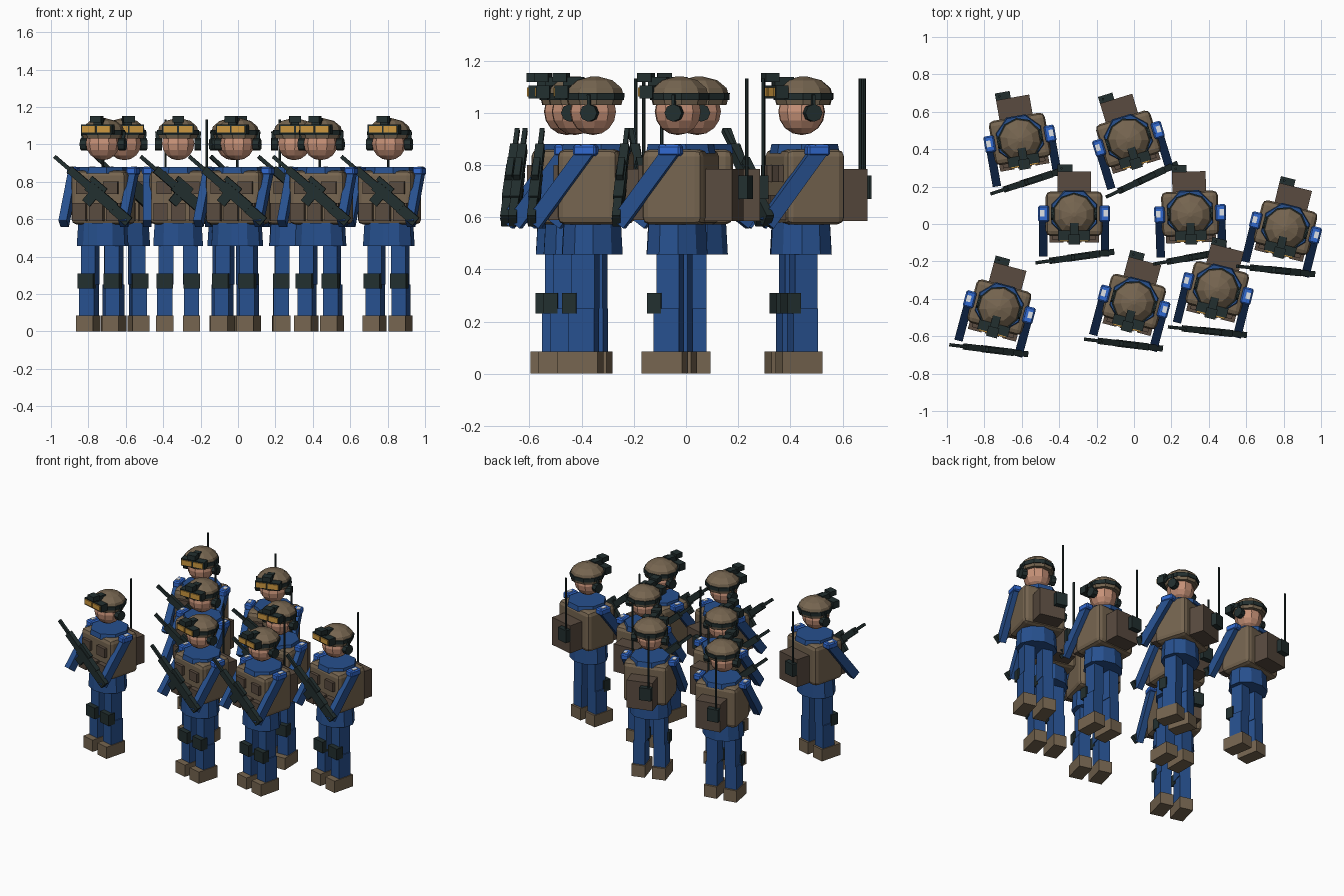
import bpy, bmesh, math
from mathutils import Matrix, Vector

if "Cube" in bpy.data.objects:
    bpy.data.objects.remove(bpy.data.objects["Cube"])

def material(name, rgb):
    m = bpy.data.materials.new(name)
    m.diffuse_color = (*rgb, 1)
    m.use_nodes = True
    m.node_tree.nodes["Principled BSDF"].inputs["Base Color"].default_value = m.diffuse_color
    return m

TAN = material("tan", (0.18, 0.13, 0.08))
BLUE = material("uniform blue", (0.02, 0.08, 0.27))
BRIGHT = material("bright blue", (0.03, 0.14, 0.62))
BROWN = material("pack brown", (0.10, 0.07, 0.05))
DARK = material("gear black", (0.016, 0.028, 0.028))
SKIN = material("skin", (0.58, 0.29, 0.19))
AMBER = material("amber lens", (0.60, 0.31, 0.05))
WHITE = material("white patch", (0.75, 0.78, 0.82))

parts = []

def finish(name, bm, mat):
    bmesh.ops.recalc_face_normals(bm, faces=bm.faces[:])
    me = bpy.data.meshes.new(name)
    bm.to_mesh(me)
    bm.free()
    me.materials.append(mat)
    parts.append((name, me))

def box(name, mat, x, y, z, bevel=0.0, segments=1):
    """Box given by its (min, max) on each axis."""
    bm = bmesh.new()
    bmesh.ops.create_cube(bm, size=1)
    for v in bm.verts:
        for i, r in enumerate((x, y, z)):
            v.co[i] = r[0] if v.co[i] < 0 else r[1]
    if bevel:
        bmesh.ops.bevel(bm, geom=bm.edges[:], offset=bevel, segments=segments, affect='EDGES', profile=0.5)
    finish(name, bm, mat)

def bar(name, mat, a, b, w, h, shift=0.0):
    """Square bar from a to b; shift moves it across in its upright plane."""
    a, b = Vector(a), Vector(b)
    d = b - a
    rot = d.to_track_quat('Z', 'Y').to_matrix().to_4x4()
    m = Matrix.Translation((a + b) / 2) @ rot @ Matrix.Translation((0, shift, 0)) @ Matrix.Diagonal((w, h, d.length, 1))
    bm = bmesh.new()
    bmesh.ops.create_cube(bm, size=1, matrix=m)
    finish(name, bm, mat)

def lathe(name, mat, profile, n, centre=(0, 0), sy=1.0):
    """Closed solid turned from (radius, z) points around the upright axis."""
    bm = bmesh.new()
    rings = []
    for r, z in profile:
        rings.append([bm.verts.new((centre[0] + r * math.cos(2 * math.pi * (i + .5) / n),
                                    centre[1] + sy * r * math.sin(2 * math.pi * (i + .5) / n), z)) for i in range(n)])
    for p, q in zip(rings, rings[1:]):
        for i in range(n):
            j = (i + 1) % n
            bm.faces.new((p[i], p[j], q[j], q[i]))
    bm.faces.new(rings[0])
    bm.faces.new(rings[-1])
    finish(name, bm, mat)

# Legs, boots, arms and ear cups on both sides
for s, side in ((-1, "right"), (1, "left")):
    def span(a, b):
        return (min(s * a, s * b), max(s * a, s * b))
    box(side + "_boot", TAN, span(.025, .118), (-.125, .035), (0, .085))
    box(side + "_shin", BLUE, span(.03, .112), (-.08, .02), (.085, .25))
    box(side + "_thigh", BLUE, span(.026, .105), (-.07, .02), (.25, .47))
    box(side + "_knee_pad", DARK, span(.028, .116), (-.105, -.05), (.23, .31))
    bar(side + "_arm", BLUE, (s * .165, .01, .86), (s * .165, -.205, .575), .045, .06)
    box(side + "_shoulder_pad", BRIGHT, span(.135, .192), (-.045, .045), (.835, .878), .008)
    box(side + "_shoulder_patch", WHITE, span(.158, .182), (-.015, .02), (.874, .881))
    bm = bmesh.new()
    bmesh.ops.create_cone(bm, cap_ends=True, segments=8, radius1=.034, radius2=.034, depth=.035,
                          matrix=Matrix.Translation((s * .105, 0, 1.0)) @ Matrix.Rotation(math.pi / 2, 4, 'Y'))
    finish(side + "_ear_cup", bm, DARK)
    bar(side + "_ear_strap", DARK, (s * .108, 0, 1.02), (s * .113, 0, 1.07), .012, .02)

# Hips, vest and collar
lathe("hips", BLUE, [(.14, .457), (.132, .58)], 10, (0, -.015), .86)
box("vest", TAN, (-.152, .152), (-.12, .12), (.572, .86), .028, 2)
lathe("collar", BLUE, [(.135, .845), (.128, .88)], 8)

# Pouches on the front of the vest
for i, x in enumerate((-.095, 0, .095)):
    box(f"lower_pouch_{i + 1}", BROWN, (x - .038, x + .038), (-.155, -.115), (.59, .685))
for i, x in enumerate((-.075, .075)):
    box(f"upper_pouch_{i + 1}", BROWN, (x - .04, x + .04), (-.14, -.115), (.735, .80))

# Backpack with radio and antenna
box("backpack", BROWN, (-.09, .09), (.115, .225), (.585, .785))
box("radio", DARK, (-.09, -.01), (.22, .262), (.67, .76))
lathe("antenna", DARK, [(.007, .75), (.007, 1.132)], 6, (-.068, .243))

# Head and helmet
lathe("head", SKIN, [(.09 * math.sin(t * math.pi / 8) + .001, 1.005 - .09 * math.cos(t * math.pi / 8))
                     for t in range(9)], 10, (0, -.012))
lathe("helmet", TAN, [(.105, 1.03), (.114, 1.065), (.106, 1.095), (.07, 1.125), (.012, 1.14)], 10, (0, -.005))
lathe("goggle_strap", DARK, [(.116, 1.05), (.118, 1.077)], 10, (0, -.005))
box("goggle_frame", DARK, (-.085, .085), (-.142, -.09), (1.055, 1.105))
for i, x in enumerate((-.041, .041)):
    box(f"goggle_lens_{i + 1}", AMBER, (x - .036, x + .036), (-.149, -.14), (1.063, 1.098))
box("night_scope_mount", DARK, (-.022, .022), (-.125, -.05), (1.1, 1.138))
box("night_scope", DARK, (-.03, .03), (-.165, -.11), (1.118, 1.152))

# Rifle slung across the chest, muzzle up on the soldier's right
muzzle, stock = Vector((-.2, -.262, .935)), Vector((.2, -.205, .59))
def rifle(name, t0, t1, w, h, shift=0.0):
    bar(name, DARK, muzzle.lerp(stock, t0), muzzle.lerp(stock, t1), w, h, shift)
rifle("rifle_barrel", 0, .35, .018, .02)
rifle("rifle_handguard", .2, .5, .034, .042)
rifle("rifle_receiver", .45, .8, .038, .058)
rifle("rifle_stock", .78, 1, .032, .055, -.005)
rifle("rifle_scope", .42, .62, .026, .026, .04)
rifle("rifle_magazine", .5, .6, .026, .06, -.05)

# Squad of eight: x, y, turn in degrees
SQUAD = [(-.61, .455, 10), (-.03, .455, 17), (-.32, .055, 0), (.30, .055, 2),
         (.81, -.02, -14), (-.72, -.445, -15), (0, -.415, -15), (.445, -.345, -14)]
for k, (x, y, turn) in enumerate(SQUAD):
    for name, me in parts:
        ob = bpy.data.objects.new(f"{name}_soldier_{k + 1}", me)
        ob.location = (x, y, 0)
        ob.rotation_euler.z = math.radians(turn)
        bpy.context.collection.objects.link(ob)
